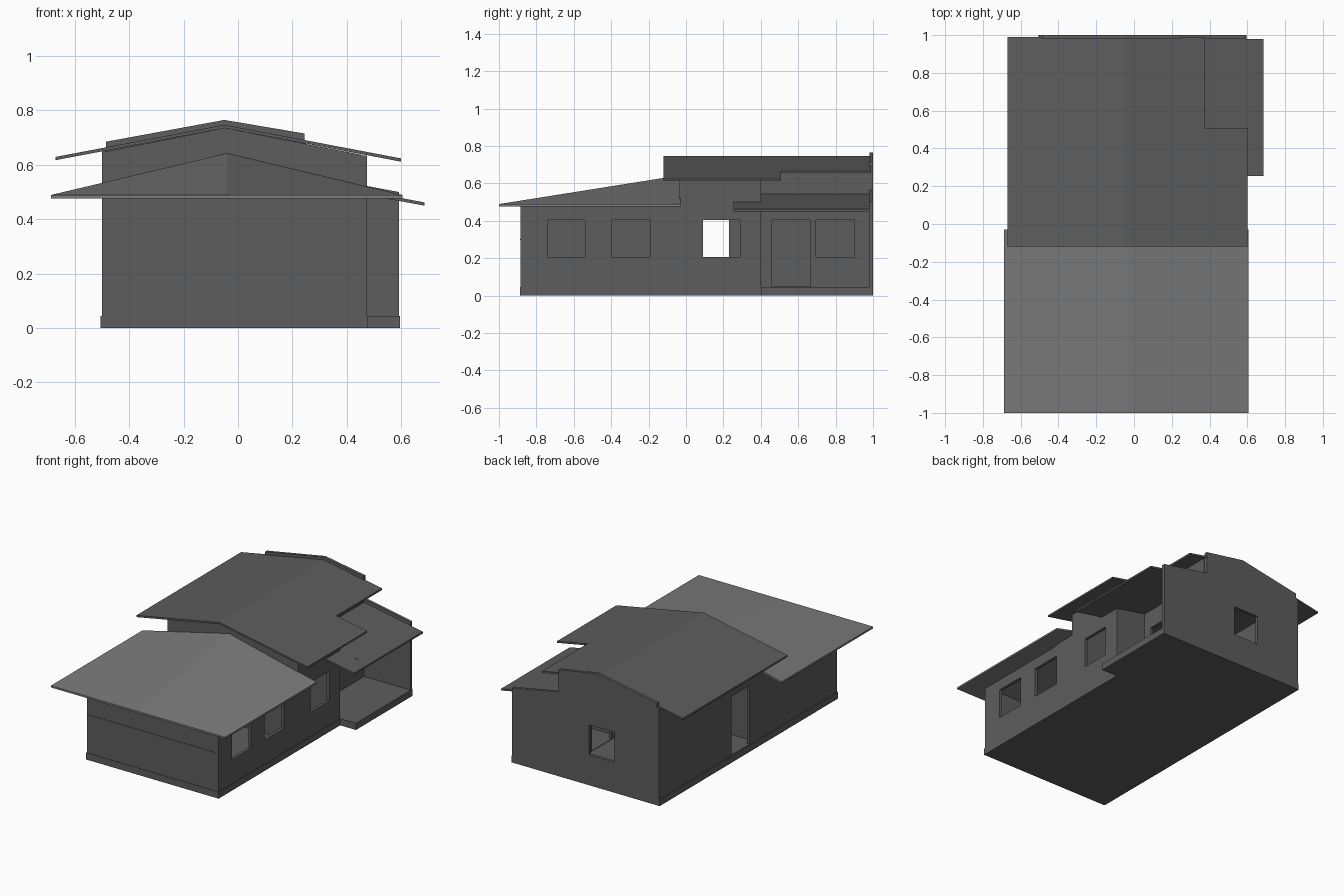
import bpy
from mathutils import Matrix

if "Cube" in bpy.data.objects:
    bpy.data.objects.remove(bpy.data.objects["Cube"])

T = 0.02  # wall thickness


def material(name, v):
    m = bpy.data.materials.new(name)
    m.diffuse_color = (v, v, v, 1)
    m.use_nodes = True
    m.node_tree.nodes["Principled BSDF"].inputs["Base Color"].default_value = m.diffuse_color
    return m


DARK, LIGHT = material("dark_grey", .11), material("mid_grey", .2)


def add(name, me, mat):
    """Link a flat-shaded mesh as a named part."""
    me.name = name
    me.materials.clear()
    me.materials.append(mat)
    me.shade_flat()
    ob = bpy.data.objects.new(name, me)
    bpy.context.collection.objects.link(ob)
    return ob


def panel(name, axis, a, b, outline, holes=()):
    """Extrude a filled outline (with rectangular holes) from a to b along an axis."""
    cu = bpy.data.curves.new(name, 'CURVE')
    cu.dimensions = '2D'
    cu.fill_mode = 'BOTH'
    cu.extrude = (b - a) / 2
    for pts in [outline] + [rect(*h) for h in holes]:
        sp = cu.splines.new('POLY')
        sp.points.add(len(pts) - 1)
        for p, (u, v) in zip(sp.points, pts):
            p.co = (u, v, 0, 1)
        sp.use_cyclic_u = True
        sp.use_smooth = False
    tmp = bpy.data.objects.new(name + "_curve", cu)
    bpy.context.collection.objects.link(tmp)
    dg = bpy.context.evaluated_depsgraph_get()
    me = bpy.data.meshes.new_from_object(tmp.evaluated_get(dg))
    bpy.data.objects.remove(tmp)
    mid = (a + b) / 2
    me.transform({
        'x': Matrix(((0, 0, 1, mid), (1, 0, 0, 0), (0, 1, 0, 0), (0, 0, 0, 1))),
        'y': Matrix(((1, 0, 0, 0), (0, 0, -1, mid), (0, 1, 0, 0), (0, 0, 0, 1))),
        'z': Matrix.Translation((0, 0, mid))}[axis])
    return add(name, me, DARK)


def rect(u0, u1, v0, v1):
    return [(u0, v0), (u1, v0), (u1, v1), (u0, v1)]


L, R, P, E = -0.50, 0.475, 0.25, 0.592   # left wall, right wall, porch wall, porch edge
F, M, N, B = -0.885, -0.035, 0.40, 0.98  # front, step, porch start, back
Z = 0.045                                # floor level

# Foundation slab with porch extension
panel("foundation", 'z', 0, Z, [(L - .005, F - .003), (R + .003, F - .003), (R + .003, N),
                                (E + .003, N), (E + .003, 1), (L - .005, 1)])

# Side walls: low front half, taller rear half
panel("left_wall", 'x', L, L + T,
      [(F, Z), (B, Z), (B, .65), (M, .65), (M, .49), (F, .48)], [(.04, .23, Z + .003, .44)])
panel("right_wall", 'x', R - T, R,
      [(F, Z), (N, Z), (N, .635), (M, .635), (M, .49), (F, .48)],
      [(-.74, -.54, .205, .405), (-.395, -.19, .205, .405), (.09, .29, .205, .405)])

# Recessed porch walls
panel("porch_wall", 'x', P - T, P, rect(N, B, Z, .68),
      [(.46, .665, Z + .003, .405), (.695, .90, .205, .405)])
panel("porch_return_wall", 'y', N - T, N, [(P - T, Z), (R - T, Z), (R - T, .635), (P - T, .677)])

# Front wall, step gable and rear gable with raised parapet
panel("front_wall", 'y', F, F + T, rect(L + T, R - T, Z, .48))
panel("front_trim", 'y', F - .003, F, rect(L, R - .03, .297, .303))
panel("step_gable_wall", 'y', M, M + T,
      [(L + T, Z), (R - T, Z), (R - T, .637), (-.05, .735), (L + T, .65)])
panel("rear_gable_wall", 'y', B, 1.0,
      [(L, Z), (E, Z), (E, .50), (.245, .565), (.245, .715), (-.05, .765),
       (-.485, .685), (-.485, .655), (L, .65)], [(-.17, .02, .205, .405)])

# Upper gable roof, cut shorter above the porch
RX, RZ, H = -.05, .747, .012


def slope(x):
    return RZ - abs(x - RX) * .19


def gable(name, x0, x1, y0, y1):
    xs = (x0, RX, x1)
    panel(name, 'y', y0, y1, [(x, slope(x) - H) for x in xs] + [(x, slope(x)) for x in reversed(xs)])


gable("upper_roof_front", -.67, .60, -.12, .508)
gable("upper_roof_rear", -.67, .375, .508, .99)

# Lean-to porch roof
panel("porch_roof", 'y', N, B, [(P, .531), (.685, .45), (.685, .462), (P, .543)])
panel("porch_roof_overhang", 'y', .253, N, [(R, .489), (.685, .45), (.685, .462), (R, .501)])

# Front roof: level front eave rising to a gable at the rear edge
top = [(-.688, -1, .489), (-.04, -1, .489), (.605, -1, .489),
       (-.688, -.03, .489), (-.04, -.03, .643), (.605, -.03, .489)]
verts = top + [(x, y, z - H) for x, y, z in top]
faces = [(0, 1, 4, 3), (1, 2, 5, 4), (6, 9, 10, 7), (7, 10, 11, 8)]
rim = [0, 1, 2, 5, 4, 3]
faces += [(j, i, i + 6, j + 6) for i, j in zip(rim, rim[1:] + rim[:1])]
me = bpy.data.meshes.new("front_roof")
me.from_pydata(verts, [], faces)
add("front_roof", me, LIGHT)
